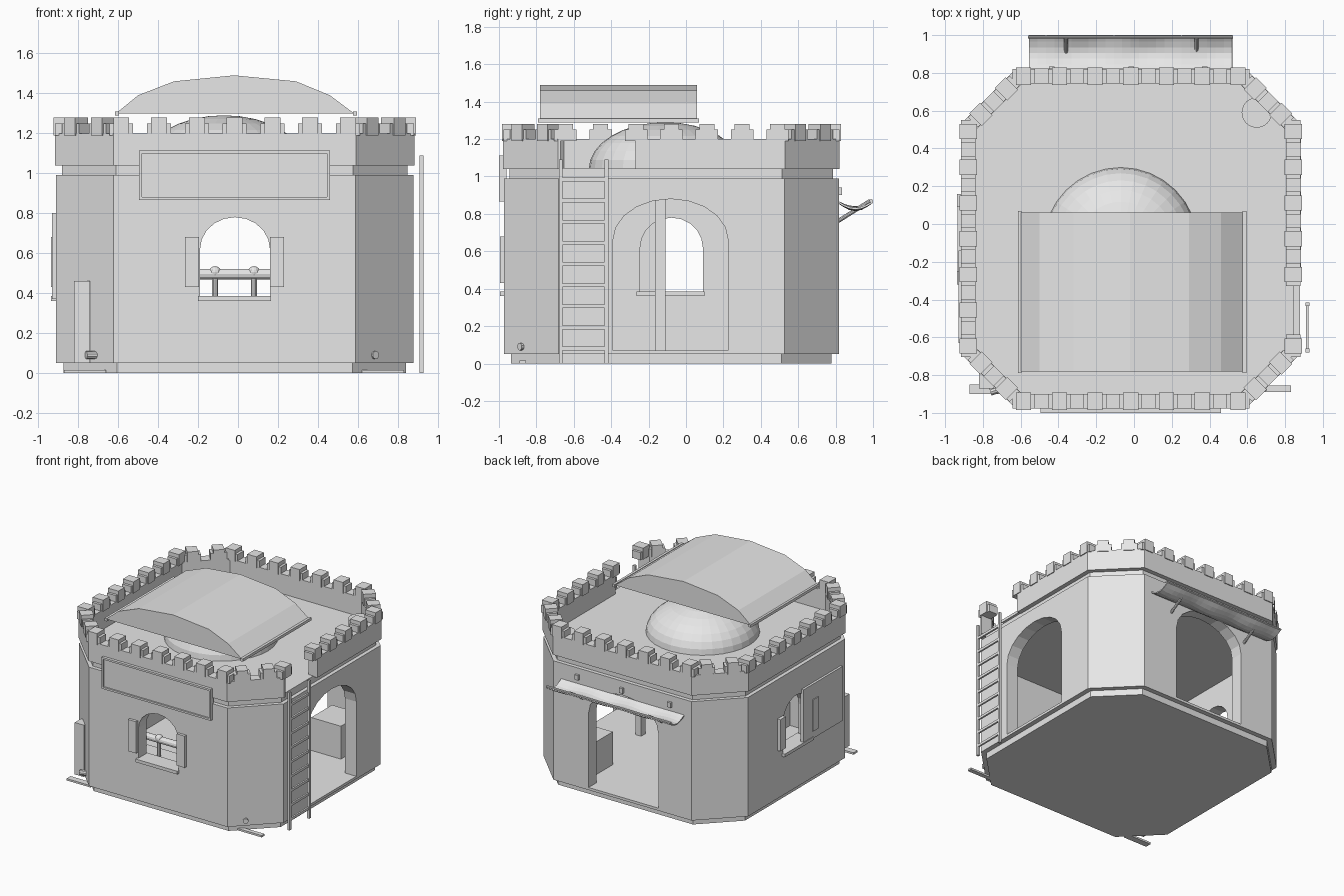
import bpy, bmesh, math
from mathutils import Vector, Matrix

if "Cube" in bpy.data.objects:
    bpy.data.objects.remove(bpy.data.objects["Cube"])

grey = bpy.data.materials.new("plain grey")
grey.use_nodes = True
grey.diffuse_color = (0.8, 0.8, 0.8, 1)
grey.node_tree.nodes["Principled BSDF"].inputs["Base Color"].default_value = (0.8, 0.8, 0.8, 1)

CX, CY = -0.017, -0.078   # centre of the building


def finish(name, bm):
    bmesh.ops.recalc_face_normals(bm, faces=bm.faces)
    mesh = bpy.data.meshes.new(name)
    bm.to_mesh(mesh)
    bm.free()
    mesh.materials.append(grey)
    ob = bpy.data.objects.new(name, mesh)
    bpy.context.collection.objects.link(ob)
    return ob


def prism(name, pts, axis, a, b):
    """Extrude a 2D outline along an axis from a to b."""
    place = {"x": lambda u, v, t: (t, u, v),
             "y": lambda u, v, t: (u, t, v),
             "z": lambda u, v, t: (u, v, t)}[axis]
    bm = bmesh.new()
    lo = [bm.verts.new(place(u, v, a)) for u, v in pts]
    hi = [bm.verts.new(place(u, v, b)) for u, v in pts]
    bm.faces.new(lo)
    bm.faces.new(hi)
    n = len(pts)
    for i in range(n):
        j = (i + 1) % n
        bm.faces.new((lo[i], lo[j], hi[j], hi[i]))
    return finish(name, bm)


def box(name, x, y, z):
    return prism(name, [(x[0], y[0]), (x[1], y[0]), (x[1], y[1]), (x[0], y[1])], "z", *z)


def rod(name, p, q, r, segs=10):
    p, q = Vector(p), Vector(q)
    d = q - p
    m = Matrix.Translation((p + q) / 2) @ d.to_track_quat("Z", "Y").to_matrix().to_4x4()
    bm = bmesh.new()
    bmesh.ops.create_cone(bm, cap_ends=True, segments=segs, radius1=r, radius2=r,
                          depth=d.length, matrix=m)
    return finish(name, bm)


def octagon(half):
    """Square with cut corners, offset evenly from the wall face."""
    s = half - (0.29 - 0.586 * (0.895 - half))
    return [(CX + u, CY + v) for u, v in
            [(-s, -half), (s, -half), (half, -s), (half, s),
             (s, half), (-s, half), (-half, s), (-half, -s)]]


def arch(lo, hi, bottom, spring, top):
    mid, w = (lo + hi) / 2, (hi - lo) / 2
    curve = [(mid + w * math.cos(math.pi * i / 10),
              spring + (top - spring) * math.sin(math.pi * i / 10)) for i in range(11)]
    return [(lo, bottom), (hi, bottom)] + curve


def cut(ob, cutter):
    mod = ob.modifiers.new("cut", "BOOLEAN")
    mod.operation, mod.solver, mod.object = "DIFFERENCE", "EXACT", cutter
    bpy.context.view_layer.objects.active = ob
    bpy.ops.object.modifier_apply(modifier=mod.name)
    bpy.data.objects.remove(cutter)


# Base and hollow walls with door and window openings
prism("base", octagon(0.857), "z", 0, 0.06)
walls = prism("walls", octagon(0.895), "z", 0.05, 0.99)
cut(walls, prism("room_cutter", octagon(0.795), "z", 0.07, 0.96))
cut(walls, prism("front_window_cutter", arch(-0.19, 0.16, 0.38, 0.62, 0.78), "y", -1.2, -0.7))
cut(walls, prism("left_window_cutter", arch(-0.245, 0.09, 0.38, 0.62, 0.78), "x", -1.2, -0.7))
cut(walls, prism("right_door_cutter", arch(-0.39, 0.225, 0.07, 0.66, 0.88), "x", 0.6, 1.2))
cut(walls, prism("back_door_cutter", arch(-0.33, 0.28, 0.07, 0.66, 0.88), "y", 0.6, 1.2))

# Roof slab and parapet, open where the ladder arrives
prism("roof_slab", octagon(0.865), "z", 0.98, 1.045)
parapet = prism("parapet", octagon(0.9), "z", 1.04, 1.2)
cut(parapet, prism("parapet_cutter", octagon(0.822), "z", 0.9, 1.4))
cut(parapet, box("ladder_gap_cutter", (0.7, 1.1), (-0.67, -0.27), (0.9, 1.4)))

# Stepped merlons along all eight sides
ring = octagon(0.861)
for i in range(8):
    p, q = Vector(ring[i]), Vector(ring[(i + 1) % 8])
    length = (q - p).length
    n = 7 if length > 0.7 else 2
    angle = math.atan2(q.y - p.y, q.x - p.x)
    for k in range(n):
        c = p.lerp(q, (k + 0.5) / n if n == 2 else 0.02 + 0.96 * k / (n - 1))
        if c.x > 0.8 and -0.6 < c.y < -0.27:
            continue
        bm = bmesh.new()
        for w, d, top in ((0.12, 0.076, 1.25), (0.08, 0.092, 1.28)):
            m = (Matrix.Translation((c.x, c.y, (1.19 + top) / 2)) @ Matrix.Rotation(angle, 4, "Z")
                 @ Matrix.Diagonal((w, d, top - 1.19, 1)))
            bmesh.ops.create_cube(bm, size=1, matrix=m)
        finish("merlon", bm)

# Roof dome, arched canopy and small round hatch
bm = bmesh.new()
bmesh.ops.create_uvsphere(bm, u_segments=32, v_segments=16, radius=1,
                          matrix=Matrix.Translation((-0.07, -0.11, 1.04)) @ Matrix.Diagonal((0.41, 0.41, 0.25, 1)))
bmesh.ops.bisect_plane(bm, geom=bm.verts[:] + bm.edges[:] + bm.faces[:],
                       plane_co=(0, 0, 1.035), plane_no=(0, 0, 1), clear_inner=True)
finish("dome", bm)
prism("canopy", [(-0.61, 1.3), (0.58, 1.3), (0.46, 1.39), (0.29, 1.46), (-0.02, 1.49),
                 (-0.32, 1.46), (-0.5, 1.39)], "y", -0.78, 0.06)
for x in (-0.615, 0.575):
    box("canopy_edge", (x, x + 0.02), (-0.79, 0.07), (1.288, 1.31))
rod("roof_hatch", (0.65, 0.59, 1.04), (0.65, 0.59, 1.12), 0.08, 24)

# Front sign: board with a raised frame
box("sign_board", (-0.49, 0.455), (-0.988, -0.96), (0.87, 1.11))
for z in (0.865, 1.098):
    box("sign_frame_rail", (-0.495, 0.46), (-1.0, -0.96), (z, z + 0.015))
for x in (-0.495, 0.445):
    box("sign_frame_side", (x, x + 0.015), (-1.0, -0.96), (0.865, 1.113))

# Sills, shutters and the board beside the left window
box("front_sill", (-0.2, 0.165), (-0.995, -0.86), (0.36, 0.385))
box("left_sill", (-0.935, -0.8), (-0.265, 0.1), (0.36, 0.385))
for x in (-0.265, 0.16):
    box("front_shutter", (x, x + 0.07), (-0.995, -0.965), (0.43, 0.68))
for y in (-0.32, 0.09):
    box("left_shutter", (-0.937, -0.9), (y, y + 0.07), (0.43, 0.68))
box("left_board", (-0.93, -0.905), (-0.63, -0.14), (0.37, 0.8))

# Ladder
for y in (-0.68, -0.435):
    box("ladder_rail", (0.908, 0.928), (y, y + 0.02), (0, 1.09))
for i in range(9):
    z = 0.07 + 0.113 * i
    box("ladder_rung", (0.911, 0.925), (-0.67, -0.425), (z, z + 0.02))

# Sagging, rippled awning with braces
bm = bmesh.new()
cols, rows = 24, 6
grid = [[bm.verts.new((-0.555 + 1.075 * i / cols, 0.815 + 0.18 * j / rows,
                       0.868 - 0.035 * math.sin(math.pi * j / rows)
                       + 0.008 * math.sin(i * math.pi / 4) * math.sin(math.pi * j / rows)))
         for j in range(rows + 1)] for i in range(cols + 1)]
for i in range(cols):
    for j in range(rows):
        bm.faces.new((grid[i][j], grid[i + 1][j], grid[i + 1][j + 1], grid[i][j + 1]))
awning = finish("awning", bm)
awning.modifiers.new("thickness", "SOLIDIFY").thickness = 0.01
rod("awning_bar", (-0.56, 0.99, 0.87), (0.525, 0.99, 0.87), 0.009)
for x in (-0.36, 0.33):
    rod("awning_brace", (x, 0.81, 0.76), (x, 0.985, 0.87), 0.011)
for x in (-0.45, -0.03, 0.36):
    box("awning_hook", (x, x + 0.03), (0.8, 0.835), (0.9, 0.94))

# Interior counter, rail, post and bench
box("counter", (-0.3, 0.27), (-0.88, -0.7), (0.06, 0.36))
rod("counter_rail", (-0.25, -0.82, 0.495), (0.22, -0.82, 0.495), 0.026, 12)
for x in (-0.115, 0.08):
    rod("rail_post", (x, -0.82, 0.35), (x, -0.82, 0.48), 0.015)
    bm = bmesh.new()
    bmesh.ops.create_uvsphere(bm, u_segments=12, v_segments=8, radius=0.03,
                              matrix=Matrix.Translation((x, -0.82, 0.505)))
    finish("rail_knob", bm)
box("inner_post", (0.47, 0.52), (-0.165, -0.11), (0.06, 0.97))
box("bench", (0.36, 0.62), (0.4, 0.66), (0.06, 0.33))

# Corner plank, ground planks and pegs
box("corner_plank", (-0.82, -0.74), (-0.87, -0.79), (0.05, 0.46))
box("left_ground_plank", (-0.87, -0.66), (-0.9, -0.85), (0, 0.015))
box("right_ground_plank", (0.62, 0.83), (-0.89, -0.855), (0, 0.015))
rod("left_peg", (-0.76, -0.89, 0.09), (-0.7, -0.87, 0.09), 0.02)
rod("right_peg", (0.69, -0.89, 0.09), (0.66, -0.85, 0.09), 0.02)
